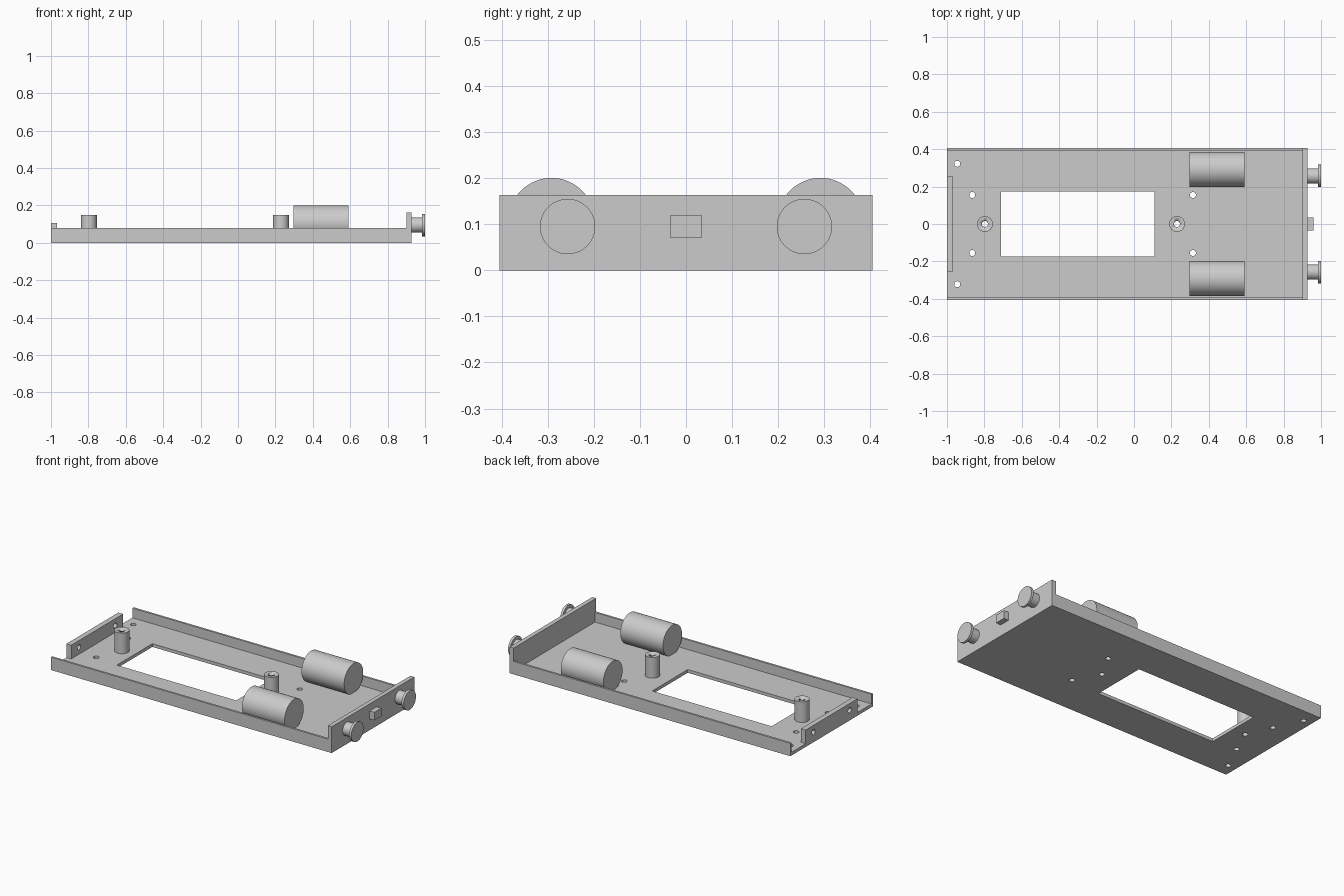
import bpy, math
from mathutils import Matrix, Vector

if "Cube" in bpy.data.objects:
    bpy.data.objects.remove(bpy.data.objects["Cube"])

grey = bpy.data.materials.new("light_grey")
grey.diffuse_color = (0.6, 0.6, 0.6, 1)
grey.use_nodes = True
grey.node_tree.nodes["Principled BSDF"].inputs["Base Color"].default_value = grey.diffuse_color

FLOOR = 0.02


def finish(ob, name):
    ob.name = name
    ob.data.materials.append(grey)
    return ob


def box(name, lo, hi):
    lo, hi = Vector(lo), Vector(hi)
    bpy.ops.mesh.primitive_cube_add(size=1)
    ob = bpy.context.object
    size = hi - lo
    ob.data.transform(Matrix.Translation((lo + hi) / 2) @ Matrix.Diagonal((*size, 1)))
    return finish(ob, name)


def cyl(name, center, r, depth, axis='Z', sides=48):
    bpy.ops.mesh.primitive_cylinder_add(vertices=sides, radius=r, depth=depth)
    ob = bpy.context.object
    rot = Matrix.Rotation(math.pi / 2, 4, 'Y') if axis == 'X' else Matrix()
    ob.data.transform(Matrix.Translation(center) @ rot)
    bpy.ops.object.shade_smooth_by_angle(angle=math.radians(30))
    return finish(ob, name)


def cut(ob, cutters):
    for c in cutters:
        m = ob.modifiers.new("cut", 'BOOLEAN')
        m.operation, m.solver, m.object = 'DIFFERENCE', 'EXACT', c
        c.hide_render = True
    bpy.context.view_layer.objects.active = ob
    for m in list(ob.modifiers):
        bpy.ops.object.modifier_apply(modifier=m.name)
    for c in cutters:
        bpy.data.objects.remove(c)


# Floor plate with window, screw holes and standoff holes
floor = box("floor_plate", (-1, -0.405, 0), (0.927, 0.405, FLOOR))
holes = [(x, s * y) for x, y in ((-0.945, 0.322), (-0.865, 0.155), (0.315, 0.155)) for s in (-1, 1)]
holes += [(-0.797, 0), (0.23, 0)]
cut(floor, [box("window_cutter", (-0.71, -0.174, -0.1), (0.11, 0.174, 0.1))]
    + [cyl("hole_cutter", (x, y, 0), 0.016, 0.2, sides=24) for x, y in holes])

# Side rails
for side, s in (("front", -1), ("back", 1)):
    ys = sorted((s * 0.405, s * 0.392))
    box(side + "_rail", (-1, ys[0], 0), (0.927, ys[1], 0.08))

# Control panel at the right end
box("control_panel", (0.9, -0.405, 0), (0.927, 0.405, 0.163))

# Low end tab with two screw holes
tab = box("end_tab", (-1, -0.254, 0), (-0.967, 0.254, 0.105))
cut(tab, [cyl("tab_cutter", (-0.98, y, 0.063), 0.016, 0.2, 'X', 24) for y in (-0.178, 0.178)])

# Hollow standoffs
for x in (-0.797, 0.23):
    post = cyl("standoff", (x, 0, (0.148 + FLOOR) / 2), 0.042, 0.148 - FLOOR)
    cut(post, [cyl("bore_cutter", (x, 0, 0.08), 0.016, 0.4, sides=24)])
    bpy.context.view_layer.objects.active = post

# Paired drums and knobs
for s in (-1, 1):
    cyl("drum", (0.4435, s * 0.292, 0.107), 0.0935, 0.293, 'X', 64)
    cyl("knob_stem", (0.955, s * 0.257, 0.095), 0.041, 0.064, 'X')
    cyl("knob_cap", (0.9925, s * 0.257, 0.095), 0.06, 0.015, 'X')

# Square button between the knobs
box("button", (0.92, -0.034, 0.07), (0.96, 0.034, 0.12))
